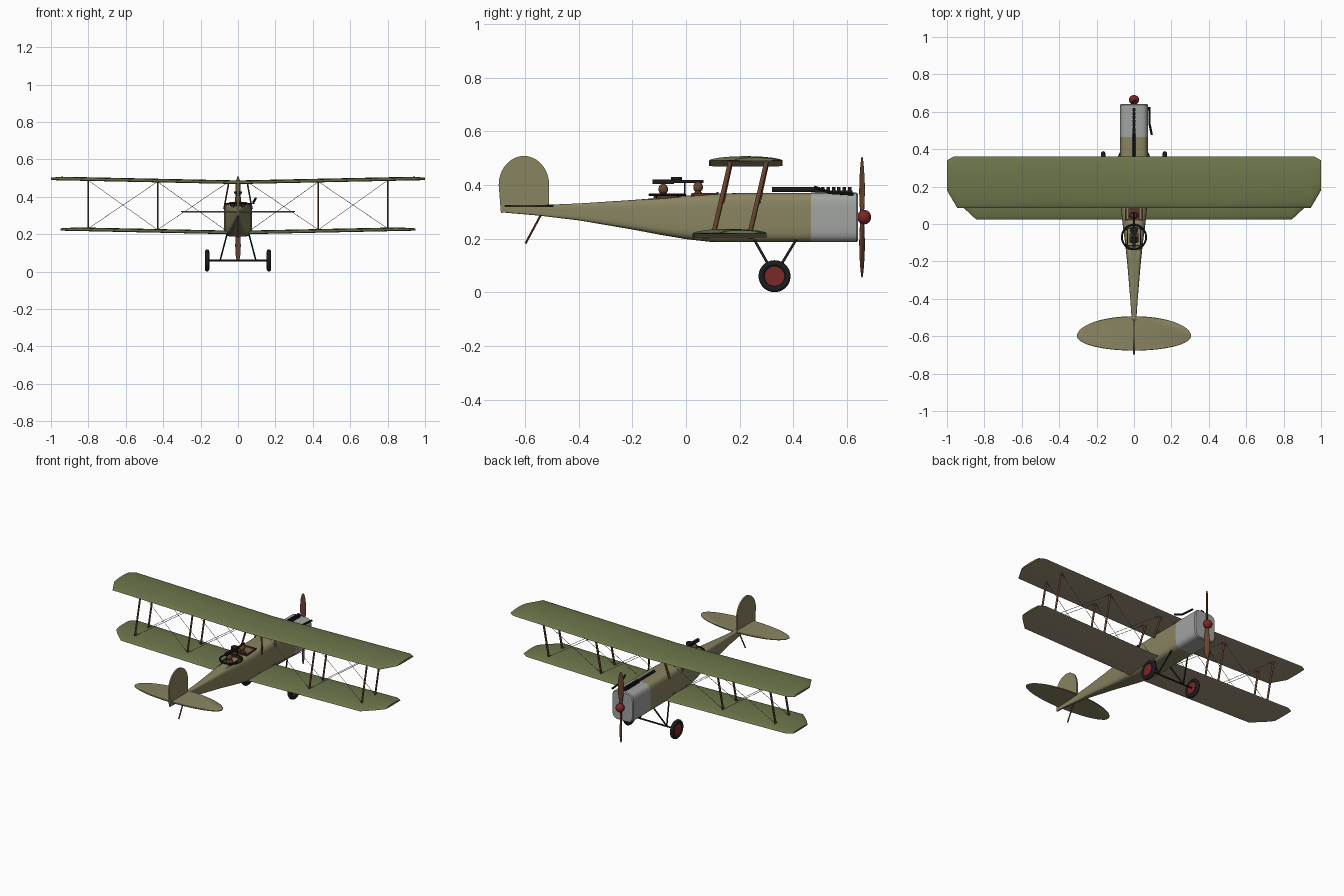
import bpy, bmesh
from math import sin, cos, pi, radians
from mathutils import Vector, Matrix

if "Cube" in bpy.data.objects:
    bpy.data.objects.remove(bpy.data.objects["Cube"])


def mat(name, *c):
    m = bpy.data.materials.new(name)
    m.diffuse_color = (*c, 1)
    m.use_nodes = True
    m.node_tree.nodes["Principled BSDF"].inputs["Base Color"].default_value = m.diffuse_color
    return m


GREEN = mat("wing_green", .15, .18, .07)
LINEN = mat("linen", .36, .30, .2)
TAN = mat("fuselage_tan", .25, .23, .12)
GREY = mat("cowl_grey", .36, .37, .36)
WOOD = mat("wood", .14, .06, .03)
LEATHER = mat("leather", .09, .035, .02)
BLACK = mat("black", .012, .012, .014)
RED = mat("red", .2, .02, .02)
WIRE = mat("wire", .2, .2, .2)


def finish(name, bm, *mats, angle=35):
    bmesh.ops.recalc_face_normals(bm, faces=bm.faces)
    me = bpy.data.meshes.new(name)
    bm.to_mesh(me)
    bm.free()
    ob = bpy.data.objects.new(name, me)
    bpy.context.collection.objects.link(ob)
    for m in mats:
        me.materials.append(m)
    for o in bpy.context.selected_objects:
        o.select_set(False)
    ob.select_set(True)
    bpy.context.view_layer.objects.active = ob
    bpy.ops.object.shade_smooth_by_angle(angle=radians(angle))
    return ob


def loft(bm, rings):
    vs = [[bm.verts.new(p) for p in r] for r in rings]
    n = len(vs[0])
    for a, b in zip(vs, vs[1:]):
        for i in range(n):
            bm.faces.new((a[i], a[(i + 1) % n], b[(i + 1) % n], b[i]))
    bm.faces.new(vs[0])
    bm.faces.new(vs[-1])


def rods(name, pairs, rx, ry, m, n=10):
    """Oval rods between point pairs; rx is the thickness across x."""
    bm = bmesh.new()
    for a, b in pairs:
        a, b = Vector(a), Vector(b)
        d = (b - a).normalized()
        ref = Vector((1, 0, 0)) if abs(d.x) < .95 else Vector((0, 1, 0))
        u = (ref - d * ref.dot(d)).normalized()
        v = d.cross(u)
        ring = [u * rx * cos(2 * pi * i / n) + v * ry * sin(2 * pi * i / n) for i in range(n)]
        loft(bm, [[a + p for p in ring], [b + p for p in ring]])
    return finish(name, bm, m)


def boxes(name, items, m):
    bm = bmesh.new()
    for c, s in items:
        bmesh.ops.create_cube(bm, size=1, matrix=Matrix.Translation(c) @ Matrix.Diagonal((*s, 1)))
    return finish(name, bm, m)


def balls(name, items, m):
    bm = bmesh.new()
    for c, s in items:
        bmesh.ops.create_uvsphere(bm, u_segments=20, v_segments=12, radius=1,
                                  matrix=Matrix.Translation(c) @ Matrix.Diagonal((*s, 1)))
    return finish(name, bm, m)


def torus(bm, c, R, r, axis, n=40, k=10):
    """Ring about the z or x axis."""
    g = []
    for i in range(n):
        t = 2 * pi * i / n
        row = []
        for j in range(k):
            p = 2 * pi * j / k
            q, h = R + r * cos(p), r * sin(p)
            o = (q * cos(t), q * sin(t), h) if axis == 'z' else (h, q * cos(t), q * sin(t))
            row.append(bm.verts.new(Vector(c) + Vector(o)))
        g.append(row)
    for i in range(n):
        for j in range(k):
            a, b = g[i], g[(i + 1) % n]
            bm.faces.new((a[j], b[j], b[(j + 1) % k], a[(j + 1) % k]))


# Fuselage and cowl: rounded box sections (y, half width, bottom, top)
def section(y, w, lo, hi, n=40, e=.42):
    f = lambda c: (abs(c) ** e) * (1 if c > 0 else -1)
    return [(w * f(cos(2 * pi * (i + .5) / n)), y, (lo + hi) / 2 + (hi - lo) / 2 * f(sin(2 * pi * (i + .5) / n)))
            for i in range(n)]


bm = bmesh.new()
loft(bm, [section(*s) for s in [(.465, .075, .187, .371), (.2, .075, .187, .37), (.09, .07, .188, .367),
                                (0, .061, .198, .36), (-.1, .048, .215, .352), (-.2, .037, .234, .344),
                                (-.4, .02, .268, .331), (-.55, .01, .286, .325), (-.69, .004, .298, .32)]])
fuselage = finish("fuselage", bm, TAN)
bm = bmesh.new()
loft(bm, [section(*s) for s in [(.465, .0755, .1865, .3715), (.635, .0755, .1865, .3715), (.641, .071, .191, .367)]])
finish("engine_cowl", bm, GREY)

# Cockpit openings
cutter = boxes("cockpit_cutter", [((0, .07, .36), (.085, .09, .1)), ((0, -.07, .36), (.066, .09, .1))], LEATHER)
cut = fuselage.modifiers.new("cockpits", 'BOOLEAN')
cut.operation, cut.object, cut.solver = 'DIFFERENCE', cutter, 'EXACT'
bpy.context.view_layer.objects.active = fuselage
bpy.ops.object.modifier_apply(modifier="cockpits")
bpy.data.objects.remove(cutter)
boxes("cockpit_rims", [(((sx * w, y, z)), (.007, l, .01)) for sx in (-1, 1)
                       for w, y, z, l in ((.044, .07, .365, .1), (.035, -.07, .355, .1))]
      + [((0, y, z), (w, .007, .01)) for y, z, w in
         ((.117, .368, .09), (.023, .362, .09), (-.023, .359, .07), (-.117, .352, .07))], LEATHER)
boxes("seats", [((0, .06, .325), (.06, .05, .012)), ((0, .032, .345), (.06, .01, .05)),
                ((0, -.075, .32), (.05, .05, .012))], LEATHER)
balls("crew_bodies", [((0, .045, .352), (.026, .018, .03)), ((0, -.085, .345), (.024, .018, .03))], LEATHER)
balls("crew_heads", [((0, .045, .392), (.016, .018, .02)), ((0, -.085, .384), (.016, .018, .02))], WOOD)

# Gun ring and rear gun
bm = bmesh.new()
torus(bm, (0, -.07, .363), .065, .005, 'z')
finish("gun_ring", bm, BLACK)
rods("ring_brackets", [((s * .033, y, .35), (s * .045, y, .363)) for s in (-1, 1) for y in (-.03, -.11)], .003, .003, BLACK)
rods("rear_gun_barrel", [((0, -.06, .413), (0, .065, .413))], .005, .006, BLACK)
boxes("rear_gun_body", [((0, -.085, .412), (.014, .08, .018)), ((0, -.005, .39), (.006, .006, .05))], BLACK)
rods("gun_drum", [((0, -.035, .418), (0, -.035, .429))], .021, .021, BLACK, 24)

# Engine top: fixed gun, valve row and exhaust pipe
rods("forward_gun", [((0, .32, .383), (0, .5, .383))], .008, .009, BLACK)
boxes("valve_row", [((0, .55, .374), (.012, .14, .012))]
      + [((0, .49 + .02 * i, .382), (.018, .013, .02)) for i in range(7)], BLACK)
rods("exhaust_pipe", [((.082, .625, .366), (.083, .53, .372)), ((.083, .535, .372), (.095, .478, .392))], .006, .006, BLACK)

# Propeller and spinner
HUB = Vector((0, .656, .28))
bm = bmesh.new()
for s in (-1, 1):
    rings = []
    for r, w, tw in ((0, .008, 45), (.04, .011, 45), (.09, .016, 40), (.14, .018, 33), (.19, .014, 26), (.215, .009, 22), (.225, .003, 20)):
        a = radians(tw)
        ring = []
        for i in range(12):
            u, v = w * cos(pi * i / 6), (.006 - .018 * r) * sin(pi * i / 6)
            ring.append(HUB + Vector((s * (u * cos(a) - v * sin(a)), u * sin(a) + v * cos(a), s * r)))
        rings.append(ring)
    loft(bm, rings)
finish("propeller", bm, WOOD)
balls("spinner", [((0, .664, .28), (.027, .026, .027))], RED)


# Wings: green above, linen below; stations (x, leading y, trailing y)
def wing(name, stations, base):
    bm = bmesh.new()
    k = 12
    rings = []
    for x, le, te in [(-x, a, b) for x, a, b in reversed(stations[1:])] + stations:
        c = (le - te) / .275
        ring = []
        for i in range(k + 1):
            t = (1 - cos(pi * i / k)) / 2
            ring.append((x, le - t * (le - te), base + .021 * abs(x) + .005 + .0165 * c * min(1, (4 * t * (1 - t)) ** .6)))
        for i in range(k - 1, 0, -1):
            t = (1 - cos(pi * i / k)) / 2
            ring.append((x, le - t * (le - te), base + .021 * abs(x) + .004 - .002 * sin(pi * t)))
        rings.append(ring)
    loft(bm, rings)
    bmesh.ops.recalc_face_normals(bm, faces=bm.faces)
    for f in bm.faces:
        f.material_index = int(f.normal.z < -.7)
    finish(name, bm, GREEN, LINEN)


ZU, ZL = .466, .197
wing("upper_wing", [(0, .36, .085), (.5, .36, .085), (.945, .36, .085), (.965, .36, .12), (1, .34, .18)], ZU)
wing("lower_wing", [(0, .30, .025), (.5, .30, .025), (.845, .30, .025), (.915, .30, .09), (.95, .28, .13)], ZL)

# Wing struts, cabane struts and crossed bracing wires
BAYS = ((.105, .165), (.24, .30))
bot = lambda x, y: (x, y, ZL + .018 + .02 * abs(x))
top = lambda x, y: (x, y, ZU + .006 + .02 * abs(x))
rods("wing_struts", [(bot(s * x, a), top(s * x, b)) for s in (-1, 1) for x in (.43, .80) for a, b in BAYS], .004, .0085, WOOD)
rods("cabane_struts", [((s * .075, b - .03, .335), top(s * .05, b)) for s in (-1, 1) for _, b in BAYS], .004, .0085, WOOD)
wires = []
for s in (-1, 1):
    for a, b in BAYS:
        for x0, x1 in ((.06, .43), (.43, .80)):
            wires += [(bot(s * x0, a), top(s * x1, b)), (bot(s * x1, a), top(s * x0, b))]
rods("bracing_wires", wires, .0012, .0012, WIRE, 6)

# Tail surfaces
bm = bmesh.new()
outline = [(.305 * cos(t), -.6 + (.107 if sin(t) > 0 else .077) * sin(t)) for t in (2 * pi * i / 64 for i in range(64))]
loft(bm, [[(x * k, -.6 + (y + .6) * k, z) for x, y in outline] for k, z in ((.98, .317), (1, .319), (1, .323), (.98, .325))])
finish("tailplane", bm, TAN)
bm = bmesh.new()
side = [(-.51, .31), (-.69, .296)] + [(-.604 + .094 * cos(t), .40 + .108 * sin(t)) for t in (pi - pi * i / 24 for i in range(25))]
loft(bm, [[(x, y, z) for y, z in side] for x in (-.0045, .0045)])
finish("fin_and_rudder", bm, TAN)
rods("tail_skid", [((0, -.54, .29), (0, -.598, .182))], .004, .004, WOOD)

# Landing gear
rods("gear_legs", [((s * .06, y, .195), (s * .095, .33, .062)) for s in (-1, 1) for y in (.255, .41)], .004, .005, BLACK)
rods("axle", [((-.172, .33, .06), (.172, .33, .06))], .005, .005, BLACK)
bm = bmesh.new()
for s in (-1, 1):
    torus(bm, (s * .165, .33, .06), .048, .0115, 'x', 48, 12)
    bmesh.ops.create_cone(bm, cap_ends=True, segments=48, radius1=.047, radius2=.047, depth=.013,
                          matrix=Matrix.Translation((s * .165, .33, .06)) @ Matrix.Rotation(pi / 2, 4, 'Y'))
finish("tyres", bm, BLACK)
rods("wheel_hubs", [((s * .165 - .0095, .33, .06), (s * .165 + .0095, .33, .06)) for s in (-1, 1)], .036, .036, RED, 32)
